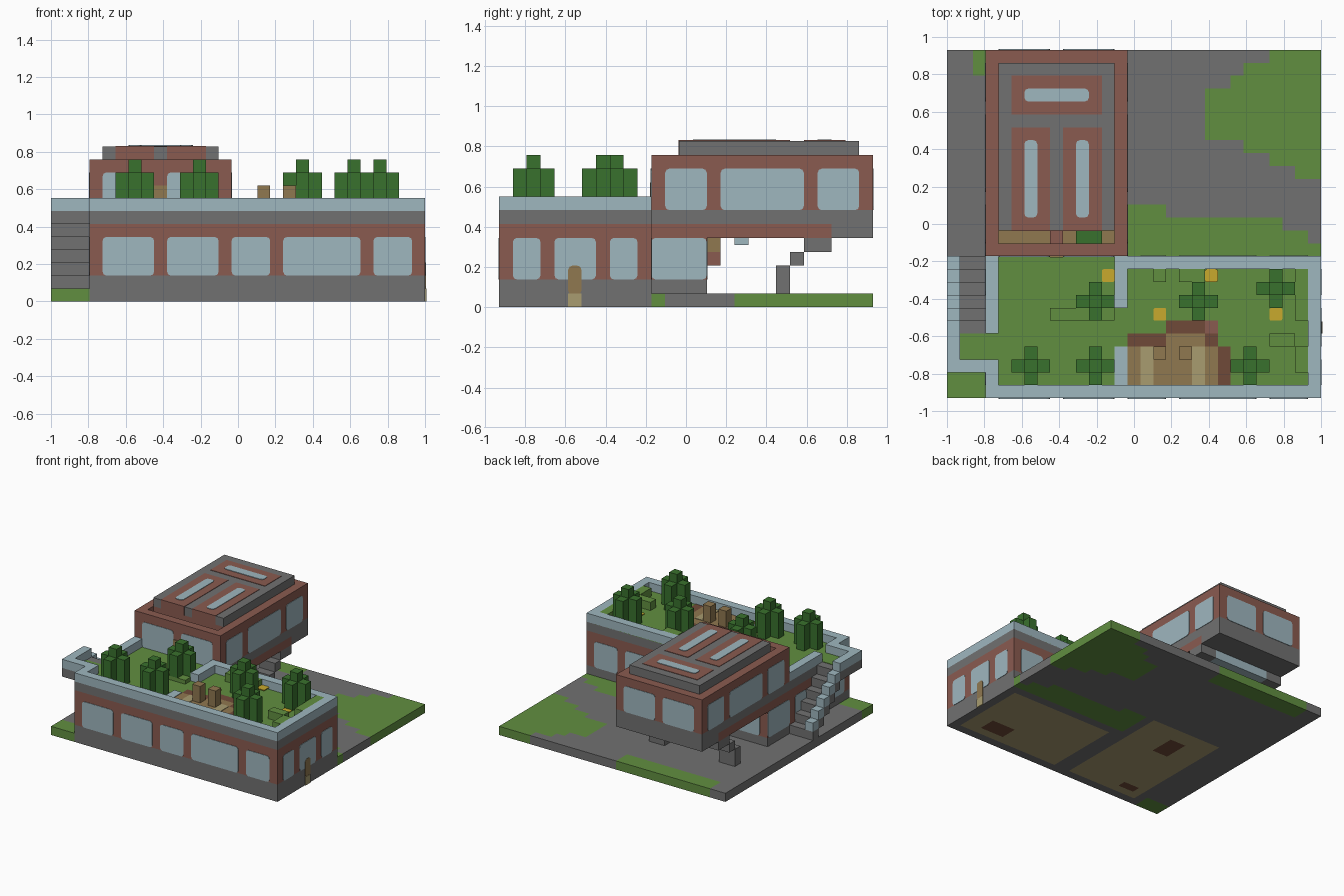
import bpy, bmesh, math
from mathutils import Vector, Matrix

cube = bpy.data.objects.get("Cube")
if cube:
    bpy.data.objects.remove(cube)

NX, NY = 29, 27          # plot size in blocks
U = 2 / NX               # one block


def srgb(hexa):
    out = []
    for n in range(0, 6, 2):
        c = int(hexa[n:n + 2], 16) / 255
        out.append(c / 12.92 if c < 0.04 else ((c + 0.055) / 1.055) ** 2.4)
    return (*out, 1)


def material(name, hexa):
    m = bpy.data.materials.new(name)
    m.use_nodes = True
    m.diffuse_color = srgb(hexa)
    m.node_tree.nodes["Principled BSDF"].inputs["Base Color"].default_value = srgb(hexa)
    return m


concrete = material("concrete", "717171")
brick = material("brick", "8a5b50")
glass = material("pale_glass", "9fb7bf")
grass = material("grass", "618f40")
leaf = material("dark_leaf", "39712d")
wood = material("wood", "907850")
dark_wood = material("dark_wood", "704a38")
tan = material("tan", "a89c70")
yellow = material("yellow_flower", "c8aa2d")


def finish(name, bm, *mats):
    mesh = bpy.data.meshes.new(name)
    bm.to_mesh(mesh)
    bm.free()
    for m in mats:
        mesh.materials.append(m)
    obj = bpy.data.objects.new(name, mesh)
    bpy.context.collection.objects.link(obj)
    return obj


def point(i, j, k):
    return Vector(((i - NX / 2) * U, (j - NY / 2) * U, k * U))


def boxes(name, mat, *spans):
    """One object of boxes, each given as x, y and z spans in blocks."""
    bm = bmesh.new()
    for x0, x1, y0, y1, z0, z1 in spans:
        a, b = point(x0, y0, z0), point(x1, y1, z1)
        m = Matrix.Translation((a + b) / 2) @ Matrix.Diagonal((*(b - a), 1))
        bmesh.ops.create_cube(bm, size=1, matrix=m)
    return finish(name, bm, mat)


def plate(name, mat, axis, at, a0, a1, b0, b1, r=0.3):
    """Thin panel with rounded corners lying on a wall or roof."""
    bm = bmesh.new()
    ring = []
    corners = ((a1 - r, b1 - r), (a0 + r, b1 - r), (a0 + r, b0 + r), (a1 - r, b0 + r))
    for n, (a, b) in enumerate(corners):
        for step in range(3):
            t = (n + step / 2) * math.pi / 2
            p = [a + r * math.cos(t), b + r * math.sin(t)]
            p.insert("xyz".index(axis), at - 0.05)
            ring.append(bm.verts.new(point(*p)))
    face = bm.faces.new(ring)
    top = bmesh.ops.extrude_face_region(bm, geom=[face])["geom"]
    push = Vector([0.1 * U if c == axis else 0 for c in "xyz"])
    bmesh.ops.translate(bm, vec=push, verts=[v for v in top if isinstance(v, bmesh.types.BMVert)])
    bmesh.ops.recalc_face_normals(bm, faces=bm.faces)
    return finish(name, bm, mat)


# Ground slab: coloured by region, later regions win
regions = [
    (1, (0, 3, 0, 2)), (1, (2, 14, 25, 27)),
    (1, (14, 17, 11, 15)), (1, (17, 26, 11, 14)), (1, (26, 28, 11, 13)), (1, (28, 29, 11, 12)),
    (1, (25, 29, 26, 27)), (1, (23, 29, 25, 26)), (1, (22, 29, 24, 25)), (1, (20, 29, 20, 24)),
    (1, (23, 29, 19, 20)), (1, (25, 29, 18, 19)), (1, (27, 29, 17, 18)),
    (2, (4, 13, 1, 15)), (2, (15, 28, 1, 10)),
    (3, (23, 26, 2, 4)), (3, (7, 9, 10, 13)), (3, (5, 7, 2, 3)),
]
bm = bmesh.new()
bmesh.ops.create_grid(bm, x_segments=NX, y_segments=NY, size=1,
                      matrix=Matrix.Diagonal((1, NY / NX, 1, 1)))
for f in bm.faces:
    c = f.calc_center_median() / U + Vector((NX / 2, NY / 2, 0))
    for tone, (x0, x1, y0, y1) in regions:
        if x0 < c.x < x1 and y0 < c.y < y1:
            f.material_index = tone
ground = finish("ground_slab", bm, concrete, grass, tan, dark_wood)
solid = ground.modifiers.new("thickness", "SOLIDIFY")
solid.thickness = U
solid.offset = 1

# Lower floor: plinth, brick wall and roof slab
boxes("lower_plinth", concrete, (3, 29, 0, 11, 1, 2), (3, 14, 11, 15, 1, 2))
boxes("lower_wall", brick, (3, 29, 0, 11, 2, 6), (3, 14, 11, 15, 2, 6))
boxes("terrace_slab", concrete, (3, 29, 0, 11, 6, 7), (0, 3, 2, 6, 6, 7))

# Upper floor: slab, underside, walls around a narrow light well
boxes("upper_slab", concrete, (3, 14, 11, 27, 6, 7), (3, 14, 24, 27, 5, 6))
boxes("upper_underside", brick, (3, 14, 15, 24, 5, 6))
boxes("upper_wall", brick, (3, 14, 11, 12, 7, 11), (3, 14, 13, 27, 7, 11),
      (3, 4, 12, 13, 7, 11), (13, 14, 12, 13, 7, 11), (8, 9, 12, 13, 7, 10))
boxes("light_well_floor", wood, (4, 13, 12, 13, 7, 8))
boxes("light_well_plant", leaf, (10, 12, 12, 13, 8, 9))
boxes("roof_cap", concrete, (4, 13, 13, 26, 11, 12))

# Roof panels with skylights
for x in (5, 9):
    boxes("skylight_frame", brick, (x, x + 3, 12.95, 21, 11, 12.05))
    plate("skylight", glass, "z", 12.06, x + 1, x + 2, 14, 20)
boxes("rear_skylight_frame", brick, (5, 12, 22, 25, 11, 12.05))
plate("rear_skylight", glass, "z", 12.06, 6, 11, 23, 24)

# Windows
pair = [(4, 8), (9, 13)]
wide = [(14, 17), (18, 24), (25, 28)]
for a, b in pair + wide:
    plate("front_window", glass, "y", 0, a, b, 2, 5)
for a, b in wide:
    plate("rear_window", glass, "y", 11, max(a, 15), b, 2, 5)
for a, b in pair:
    plate("recessed_window", glass, "y", 15, a, b, 2, 5)
    for y in (11, NY):
        plate("upper_window", glass, "y", y, a, b, 7, 10)
for a, b in [(1, 3), (4, 7), (8, 10)]:
    for x in (3, NX):
        plate("side_window", glass, "x", x, a, b, 2, 5)
for x in (3, 14):
    plate("recessed_side_window", glass, "x", x, 11, 15, 2, 5)
    for a, b in [(12, 15), (16, 22), (23, 26)]:
        plate("upper_side_window", glass, "x", x, a, b, 7, 10)

# Doors
plate("side_door", wood, "x", NX + 0.03, 5, 5.95, 0.9, 3)
plate("side_door_step", tan, "x", NX + 0.05, 5, 5.95, 0, 1, 0.02)
plate("terrace_door", wood, "y", 10.95, 8, 9, 7, 9, 0.02)

# Terrace parapet
boxes("parapet", glass, (3, 29, 0, 1, 7, 8), (28, 29, 1, 11, 7, 8), (14, 28, 10, 11, 7, 8),
      (13, 14, 7, 11, 7, 8), (3, 4, 1, 3, 7, 8), (3, 4, 5, 11, 7, 8),
      (0, 3, 2, 3, 7, 8), (0, 1, 3, 6, 7, 8))
boxes("deck_screen", glass, (13, 14, 1, 4, 7, 7.15))

# Outside stair with stepped rail
for n in range(5):
    boxes("stair_step", concrete, (0, 3, 6 + n, 7 + n, 5 - n, 6 - n))
    boxes("stair_rail", glass, (0, 1, 6 + n, 7 + n, 6 - n, 7 - n))

# Small stairs and rails below the upper floor
for x in (3, 12):
    boxes("under_stair", concrete, (x, x + 2, 20, 21, 1, 3),
          (x, x + 2, 21, 22, 3, 4), (x, x + 2, 22, 24, 4, 5))
boxes("under_rail", glass, (5, 12, 23, 24, 4, 5), (5, 12, 17, 18, 4.5, 5))
boxes("porch_bracket", wood, (8, 9, 15, 16, 4, 5))
boxes("porch_bracket_foot", brick, (8, 9, 15, 16, 3, 4))

# Terrace garden
boxes("lawn", grass, (4, 28, 1, 11, 7, 7.05), (1, 4, 3, 5, 7, 7.05))
boxes("deck_border", dark_wood, (14, 17, 4, 5, 7, 7.1), (17, 20, 5, 6, 7, 7.1),
      (20, 21, 4, 5, 7, 7.1), (21, 22, 1, 4, 7, 7.1))
boxes("deck", wood, (14, 21, 1, 4, 7, 7.1), (17, 20, 4, 5, 7, 7.1))
boxes("deck_stone", brick, (20, 21, 5, 6, 7, 7.1))
for x in (15, 19):
    boxes("deck_strip", tan, (x, x + 1, 1, 4, 7, 7.15))
for x in (16, 18):
    boxes("seat", wood, (x, x + 1, 3, 4, 7, 9))
boxes("hedge", grass, (16, 17, 9, 10, 7, 8), (18, 20, 9, 10, 7, 8), (8, 13, 6, 7, 7, 7.5),
      (27, 28, 6, 10, 7, 8), (25, 27, 4, 5, 7, 8), (27, 28, 2, 4, 7, 8))
for x, y in [(12, 9), (16, 6), (20, 9), (25, 6)]:
    plate("flower", yellow, "z", 7.1 if x != 20 else 7.3, x, x + 1, y, y + 1, 0.15)

# Trees: plus-shaped crowns with a taller middle
for x, y in [(6, 2), (11, 2), (23, 2), (11, 7), (19, 7), (25, 8)]:
    boxes("tree", leaf, (x, x + 1, y, y + 1, 7, 11),
          (x - 1, x, y, y + 1, 7, 10), (x + 1, x + 2, y, y + 1, 7, 10),
          (x, x + 1, y - 1, y, 7, 10), (x, x + 1, y + 1, y + 2, 7, 10))
